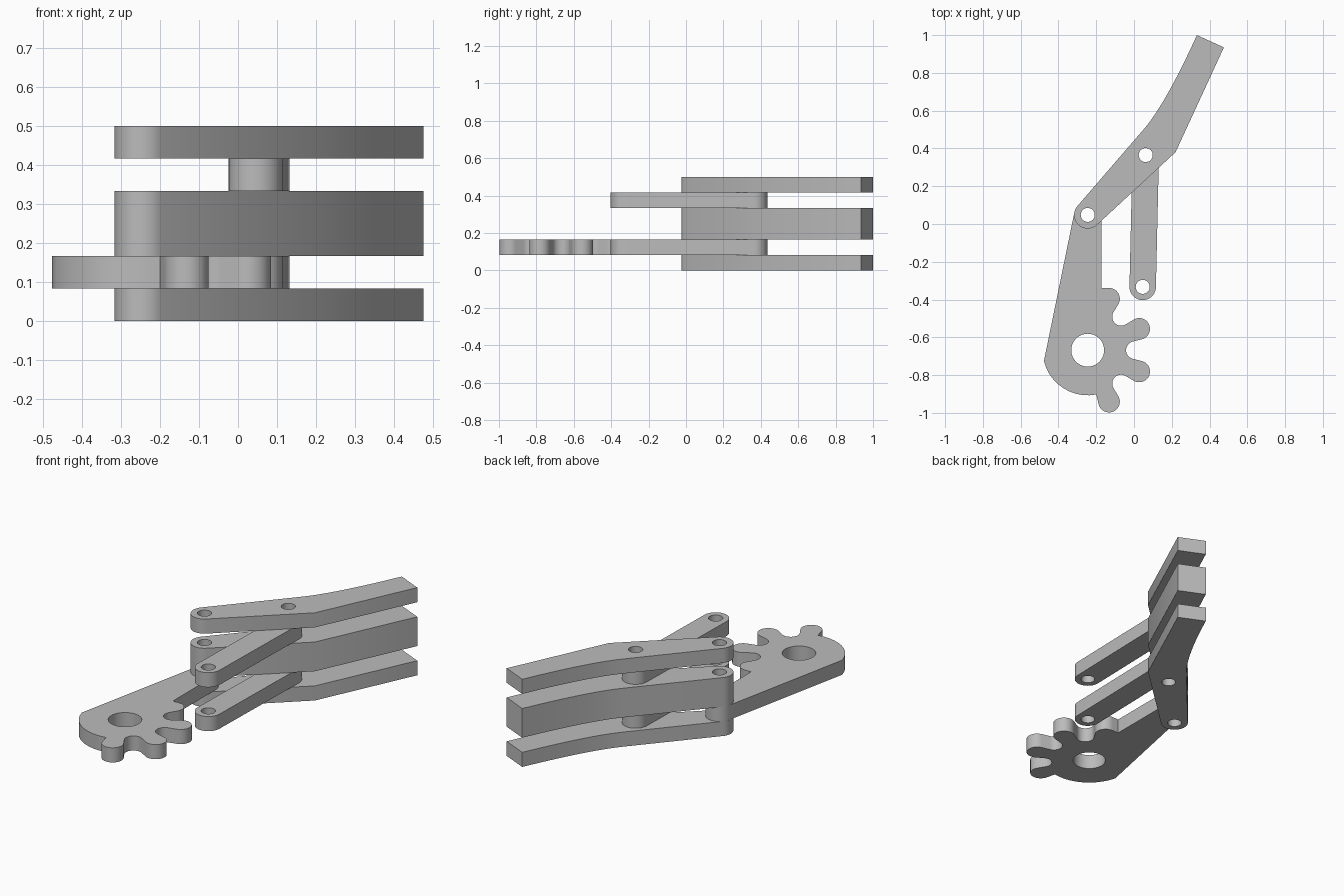
import bpy, bmesh, math
from mathutils import Vector

cube = bpy.data.objects.get("Cube")
if cube:
    bpy.data.objects.remove(cube, do_unlink=True)

grey = bpy.data.materials.new("plain_grey")
grey.use_nodes = True
grey.diffuse_color = (0.5, 0.5, 0.5, 1)
grey.node_tree.nodes["Principled BSDF"].inputs["Base Color"].default_value = (0.5, 0.5, 0.5, 1)

LAYER = 1 / 12            # thickness of one plate
STEP = math.radians(9)    # arc resolution


def polar(centre, radius, angle):
    return Vector(centre) + radius * Vector((math.cos(angle), math.sin(angle)))


def circle(centre, radius, n=40):
    return [polar(centre, radius, math.tau * i / n) for i in range(n)]


def belt(stops):
    """Counter-clockwise outline of tangent lines and arcs around (centre, radius) stops.
    Positive radii bulge, negative radii hollow, zero gives a corner."""
    normals = []
    for (c1, r1), (c2, r2) in zip(stops, stops[1:] + stops[:1]):
        d = Vector(c2) - Vector(c1)
        turn = math.acos(max(-1, min(1, (r1 - r2) / d.length)))
        normals.append(math.atan2(d.y, d.x) - turn)
    points = []
    for i, (c, r) in enumerate(stops):
        if r == 0:
            arc = [Vector(c)]
        else:
            start = normals[i - 1]
            sweep = (normals[i] - start) % math.tau
            if r < 0:
                sweep -= math.tau
            n = max(1, math.ceil(abs(sweep) / STEP))
            arc = [polar(c, r, start + sweep * k / n) for k in range(n + 1)]
        points += [p for p in arc if not points or (p - points[-1]).length > 1e-3]
    return points


def plate(name, loops, z, height):
    """Extruded flat plate; the first loop is the outline, the others are holes."""
    bm = bmesh.new()
    edges = []
    for loop in loops:
        vs = [bm.verts.new((p.x, p.y, z)) for p in loop]
        edges += [bm.edges.new((a, b)) for a, b in zip(vs, vs[1:] + vs[:1])]
    bmesh.ops.triangle_fill(bm, edges=edges, use_beauty=True, normal=(0, 0, 1))
    top = bmesh.ops.extrude_face_region(bm, geom=bm.faces[:])["geom"]
    bmesh.ops.translate(bm, vec=(0, 0, height),
                        verts=[g for g in top if isinstance(g, bmesh.types.BMVert)])
    bmesh.ops.recalc_face_normals(bm, faces=bm.faces)
    mesh = bpy.data.meshes.new(name)
    bm.to_mesh(mesh)
    bm.free()
    mesh.materials.append(grey)
    obj = bpy.data.objects.new(name, mesh)
    bpy.context.collection.objects.link(obj)
    bpy.ops.object.select_all(action="DESELECT")
    obj.select_set(True)
    bpy.context.view_layer.objects.active = obj
    bpy.ops.object.shade_smooth_by_angle(angle=math.radians(30))


# Shared pivots
elbow, middle, lower, hub = (-0.245, 0.048), (0.062, 0.365), (0.046, -0.333), (-0.245, -0.668)
PIN = 0.037
END = 0.072

# Finger plates: round pivot end, straight inner edge, curved outer edge
a, b, c = Vector((0.333, 1)), Vector((0.167, 0.635)), Vector((0.05, 0.5))
curve = [a * (1 - t) ** 2 + b * 2 * t * (1 - t) + c * t * t for t in [i / 12 for i in range(13)]]
finger = belt([(elbow, END), ((0.22, 0.38), 0), ((0.476, 0.935), 0)] + [(p, 0) for p in curve])
finger_loops = [finger, circle(elbow, PIN), circle(middle, PIN)]
for name, low, count in (("finger_bottom", 0, 1), ("finger_middle", 2, 2), ("finger_top", 5, 1)):
    plate(name, finger_loops, low * LAYER, count * LAYER)

# Straight links between the finger plates
link = belt([(lower, 0.07), (middle, 0.07)])
for name, low in (("lower_link", 1), ("upper_link", 4)):
    plate(name, [link, circle(lower, PIN), circle(middle, PIN)], low * LAYER, LAYER)

# Geared arm: alternating round teeth and hollow roots around the hub
stops = [(elbow, END),
         (polar(hub, 0.239, math.radians(194)), 0), (hub, 0.239),
         (polar(hub, 0.239, math.radians(281)), 0)]
for i in range(7):
    angle = math.radians(-67.5 + 22.5 * i)
    stops.append((polar(hub, 0.295, angle), 0.057) if i % 2 == 0
                 else (polar(hub, 0.25, angle), -0.047))
stops.append(((-0.173, -0.339), 0))
plate("geared_arm", [belt(stops), circle(elbow, PIN), circle(hub, 0.087)], LAYER, LAYER)
